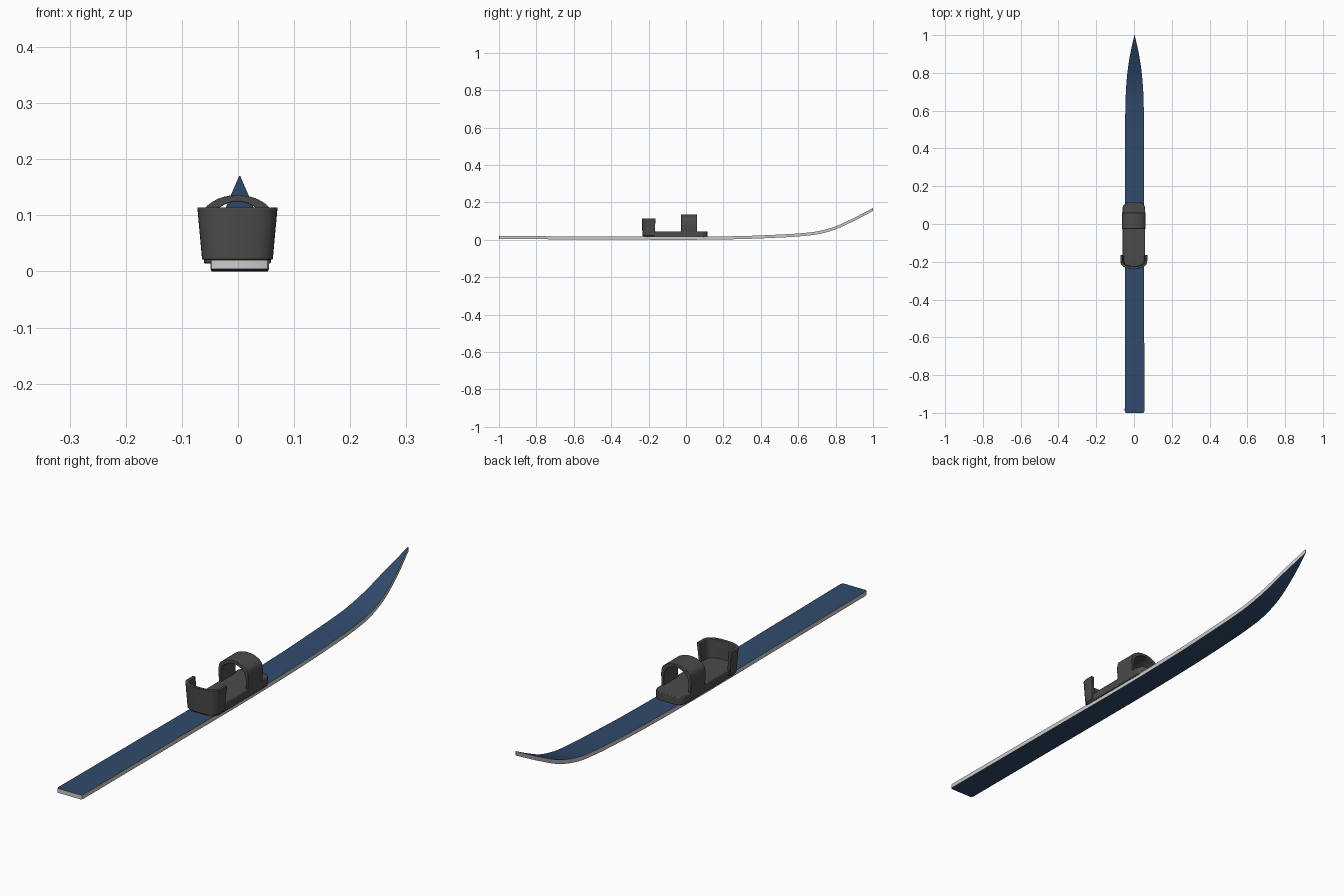
import bpy, bmesh, math
from mathutils import Vector

if "Cube" in bpy.data.objects:
    bpy.data.objects.remove(bpy.data.objects["Cube"])


def material(name, rgb):
    m = bpy.data.materials.new(name)
    m.diffuse_color = (*rgb, 1)
    m.use_nodes = True
    m.node_tree.nodes["Principled BSDF"].inputs["Base Color"].default_value = m.diffuse_color
    return m


BLUE = material("blue_sheet", (0.03, 0.07, 0.15))
LIGHT = material("light_sidewall", (0.6, 0.6, 0.6))
DARK = material("dark_plastic", (0.07, 0.07, 0.07))


def loft(name, sections, mats, side_mats=None, bevel=0.0):
    """Skin closed cross-sections in order and cap both ends."""
    bm = bmesh.new()
    rings = [[bm.verts.new(p) for p in s] for s in sections]
    n = len(rings[0])
    for a, b in zip(rings, rings[1:]):
        for i in range(n):
            j = (i + 1) % n
            f = bm.faces.new((a[i], a[j], b[j], b[i]))
            f.material_index = side_mats[i] if side_mats else 0
    for r in (rings[0], rings[-1]):
        bm.faces.new(r).material_index = max(side_mats) if side_mats else 0
    bmesh.ops.recalc_face_normals(bm, faces=bm.faces)
    me = bpy.data.meshes.new(name)
    bm.to_mesh(me)
    bm.free()
    for m in mats:
        me.materials.append(m)
    ob = bpy.data.objects.new(name, me)
    bpy.context.collection.objects.link(ob)
    bpy.ops.object.select_all(action='DESELECT')
    ob.select_set(True)
    bpy.context.view_layer.objects.active = ob
    bpy.ops.object.shade_smooth_by_angle(angle=math.radians(35))
    if bevel:
        bv = ob.modifiers.new("soft_edges", 'BEVEL')
        bv.width, bv.segments = bevel, 2
        bv.limit_method, bv.angle_limit = 'ANGLE', math.radians(40)
    return ob


def smooth_path(pts, steps):
    """Hermite curve through points, spaced by their first coordinate or chord."""
    pts = [Vector(p) for p in pts]
    t = [0.0]
    for a, b in zip(pts, pts[1:]):
        t.append(t[-1] + (b - a).length)
    last = len(pts) - 1
    tan = [(pts[min(i + 1, last)] - pts[max(i - 1, 0)]) /
           (t[min(i + 1, last)] - t[max(i - 1, 0)]) for i in range(last + 1)]
    out = [pts[0]]
    for i in range(last):
        h = t[i + 1] - t[i]
        for k in range(1, steps + 1):
            u = k / steps
            out.append(pts[i] * (2*u**3 - 3*u*u + 1) + tan[i] * h * (u**3 - 2*u*u + u)
                       + pts[i + 1] * (3*u*u - 2*u**3) + tan[i + 1] * h * (u**3 - u*u))
    return out


# Ski: (y, half width, underside height) from tail to upturned tip
SX, THICK = 0.003, 0.016
keys = smooth_path([(-0.99, 0.052, 0.004), (-0.5, 0.051, 0.002), (0, 0.050, 0.0),
                    (0.3, 0.050, 0.004), (0.5, 0.050, 0.012), (0.6, 0.049, 0.018),
                    (0.7, 0.046, 0.029), (0.8, 0.038, 0.056), (0.9, 0.023, 0.102),
                    (1.0, 0.001, 0.154)], 6)
keys = [Vector((-1.0, 0.045, 0.004)), Vector((-0.997, 0.05, 0.004))] + keys
loft("ski", [[(SX - w, y, z), (SX + w, y, z), (SX + w, y, z + THICK), (SX - w, y, z + THICK)]
             for y, w, z in keys], [BLUE, LIGHT], [0, 1, 0, 1])

# Foot plate: rounded rectangle with thickness
BX = -0.001
W, Y0, Y1, R = 0.060, -0.226, 0.115, 0.034
outline = []
for cx, cy, start in ((W - R, Y1 - R, 0), (R - W, Y1 - R, 90),
                      (R - W, Y0 + R, 180), (W - R, Y0 + R, 270)):
    for k in range(9):
        a = math.radians(start + k * 90 / 8)
        outline.append((BX + cx + R * math.cos(a), cy + R * math.sin(a)))
loft("foot_plate", [[(x, y, z) for x, y in outline] for z in (0.014, 0.045)],
     [DARK], bevel=0.003)

# Toe strap: arched band, half profile mirrored
def arch(half):
    return smooth_path(half + [(-x, z) for x, z in half[-2::-1]], 4)


outer = arch([(0.059, 0.03), (0.061, 0.06), (0.062, 0.09), (0.057, 0.113),
              (0.043, 0.125), (0.024, 0.133), (0, 0.136)])
inner = arch([(0.049, 0.03), (0.051, 0.06), (0.050, 0.085), (0.043, 0.104),
              (0.030, 0.115), (0.016, 0.122), (0, 0.125)])
loft("toe_strap", [[(BX + o[0], -0.026, o[1]), (BX + o[0], 0.06, o[1]),
                    (BX + i[0], 0.06, i[1]), (BX + i[0], -0.026, i[1])]
                   for o, i in zip(outer, inner)], [DARK], bevel=0.0015)


# Heel cup: flared U-shaped wall, open to the front
def u_path(a, b, z, front):
    pts = [(BX + a, front, z)]
    for k in range(33):
        t = math.pi * k / 32
        c, s = math.cos(t), max(math.sin(t), 0.0)
        pts.append((BX + math.copysign(a * abs(c) ** 0.75, c), -0.19 - b * s ** 0.75, z))
    return pts + [(BX - a, front, z)]


WALL = 0.012
walls = [u_path(0.063, 0.043, 0.021, -0.168), u_path(0.0715, 0.046, 0.114, -0.163),
         u_path(0.0715 - WALL, 0.046 - WALL, 0.114, -0.163),
         u_path(0.063 - WALL, 0.043 - WALL, 0.021, -0.168)]
loft("heel_cup", list(zip(*walls)), [DARK], bevel=0.0015)
